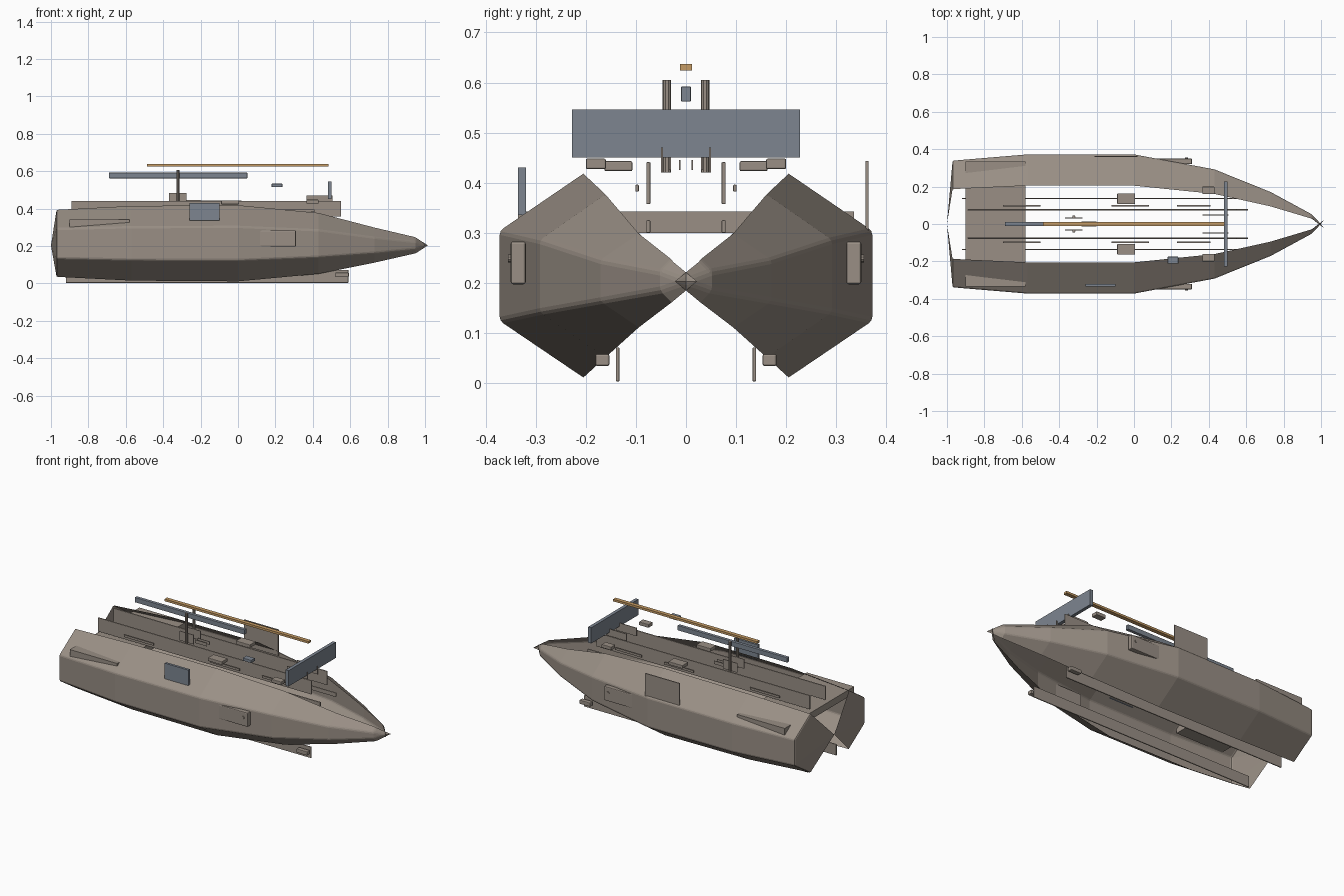
import bpy, bmesh, math
from mathutils import Vector

cube = bpy.data.objects.get("Cube")
if cube:
    bpy.data.objects.remove(cube, do_unlink=True)


def material(name, rgb):
    m = bpy.data.materials.new(name)
    m.use_nodes = True
    m.diffuse_color = (*rgb, 1)
    m.node_tree.nodes["Principled BSDF"].inputs["Base Color"].default_value = (*rgb, 1)
    return m


TAUPE = material("warm grey", (0.32, 0.275, 0.235))
SLATE = material("slate blue", (0.205, 0.235, 0.28))
GOLD = material("golden tan", (0.56, 0.33, 0.13))


def finish(name, bm, mat):
    mesh = bpy.data.meshes.new(name)
    bm.to_mesh(mesh)
    bm.free()
    mesh.materials.append(mat)
    ob = bpy.data.objects.new(name, mesh)
    bpy.context.collection.objects.link(ob)
    return ob


def box(name, x, y, z, mat=TAUPE, bevel=0.0):
    """Box spanning the given (low, high) ranges."""
    bm = bmesh.new()
    bmesh.ops.create_cube(bm, size=1)
    spans = (x, y, z)
    for v in bm.verts:
        v.co = Vector([(lo + hi) / 2 + c * (hi - lo) for c, (lo, hi) in zip(v.co, spans)])
    ob = finish(name, bm, mat)
    if bevel:
        mod = ob.modifiers.new("soft edges", "BEVEL")
        mod.width, mod.segments = bevel, 2
    return ob


def pair(name, x, y, z, mat=TAUPE, bevel=0.0):
    box("left_" + name, x, y, z, mat, bevel)
    box("right_" + name, x, (-y[1], -y[0]), z, mat, bevel)


def cylinder(name, centre, radius, depth, axis="Z"):
    bm = bmesh.new()
    bmesh.ops.create_cone(bm, cap_ends=True, segments=10, radius1=radius,
                          radius2=radius, depth=depth)
    ob = finish(name, bm, TAUPE)
    ob.location = centre
    if axis == "Y":
        ob.rotation_euler.x = math.pi / 2
    return ob


# Hull shells: an angular side profile scaled along its length, open at
# the top and bottom, with both ends drawn in to a central point
PROFILE = [(0.205, 0.207), (0.372, 0.093), (0.372, -0.087), (0.205, -0.2)]
STATIONS = [(-0.97, 0.91, 0.88), (-0.57, 1.0, 0.98), (0.0, 1.0, 1.0),
            (0.43, 0.785, 0.8), (0.73, 0.46, 0.46), (0.95, 0.14, 0.21)]


def hull(name, side):
    bm = bmesh.new()
    rings = []
    for x, sy, sz in STATIONS:
        zc = 0.211 if x < 0.5 else 0.203
        rings.append([bm.verts.new((x, side * y * sy, zc + z * sz)) for y, z in PROFILE])
    tail = bm.verts.new((-1, 0, 0.203))
    nose = bm.verts.new((1, 0, 0.203))

    def face(*verts):
        bm.faces.new(verts if side > 0 else verts[::-1])

    for i in range(len(PROFILE) - 1):
        for a, b in zip(rings, rings[1:]):
            face(a[i], b[i], b[i + 1], a[i + 1])
        face(rings[-1][i], nose, rings[-1][i + 1])
        face(rings[0][i + 1], tail, rings[0][i])
    bm.normal_update()
    if sum(f.normal.y * side for f in bm.faces) < 0:
        bmesh.ops.reverse_faces(bm, faces=bm.faces)
    ob = finish(name, bm, TAUPE)
    mod = ob.modifiers.new("soft chines", "BEVEL")
    mod.width, mod.segments, mod.angle_limit = 0.008, 2, math.radians(25)


hull("left_hull", 1)
hull("right_hull", -1)

# Aft deck, long rails and keel runners
box("aft_deck", (-0.9, -0.58), (-0.335, 0.335), (0.30, 0.342))
pair("deck_rail", (-0.89, 0.55), (0.071, 0.079), (0.357, 0.441), bevel=0.002)
pair("lower_strake", (0.0, 0.61), (0.071, 0.079), (0.30, 0.325), bevel=0.002)
pair("keel_runner", (-0.92, 0.59), (0.133, 0.14), (0.003, 0.071), bevel=0.002)
pair("keel_block", (0.52, 0.593), (0.153, 0.181), (0.034, 0.058), bevel=0.004)

# Small rail fittings and deck boxes
for n, x in enumerate([(-0.70, -0.50), (-0.12, 0.08), (0.23, 0.41)]):
    pair(f"rail_handle_{n}", x, (0.094, 0.101), (0.382, 0.396), bevel=0.002)
pair("deck_locker", (-0.09, 0.005), (0.107, 0.163), (0.423, 0.443), bevel=0.003)
pair("bow_locker", (0.365, 0.43), (0.16, 0.2), (0.427, 0.448), bevel=0.003)
pair("bow_bracket", (0.365, 0.505), (0.046, 0.05), (0.42, 0.47))
pair("mast_bracket", (-0.37, -0.275), (0.03, 0.034), (0.425, 0.482))
pair("cable_guide", (-0.28, -0.2), (0.011, 0.014), (0.425, 0.445))

# Twin masts, side lockers and their knobs
for label, s in (("left", 1), ("right", -1)):
    cylinder(label + "_mast", (-0.322, s * 0.038, 0.513), 0.0085, 0.185)
    cylinder(label + "_knob", (0.28, s * 0.351, 0.249), 0.008, 0.008, "Y")
pair("side_locker", (0.10, 0.31), (0.32, 0.35), (0.197, 0.283), bevel=0.005)

# Side panels, one on each flank
box("left_flank_panel", (-0.21, 0.02), (0.358, 0.364), (0.285, 0.443))
box("right_flank_panel", (-0.26, -0.10), (-0.335, -0.32), (0.335, 0.43), SLATE)

# Overhead parts
box("cross_screen", (0.48, 0.50), (-0.228, 0.228), (0.45, 0.546), SLATE)
box("upper_beam", (-0.69, 0.05), (-0.01, 0.01), (0.562, 0.592), SLATE, 0.002)
box("small_block", (0.18, 0.237), (-0.212, -0.175), (0.515, 0.533), SLATE, 0.002)
box("top_pole", (-0.487, 0.483), (-0.012, 0.012), (0.624, 0.637), GOLD)
